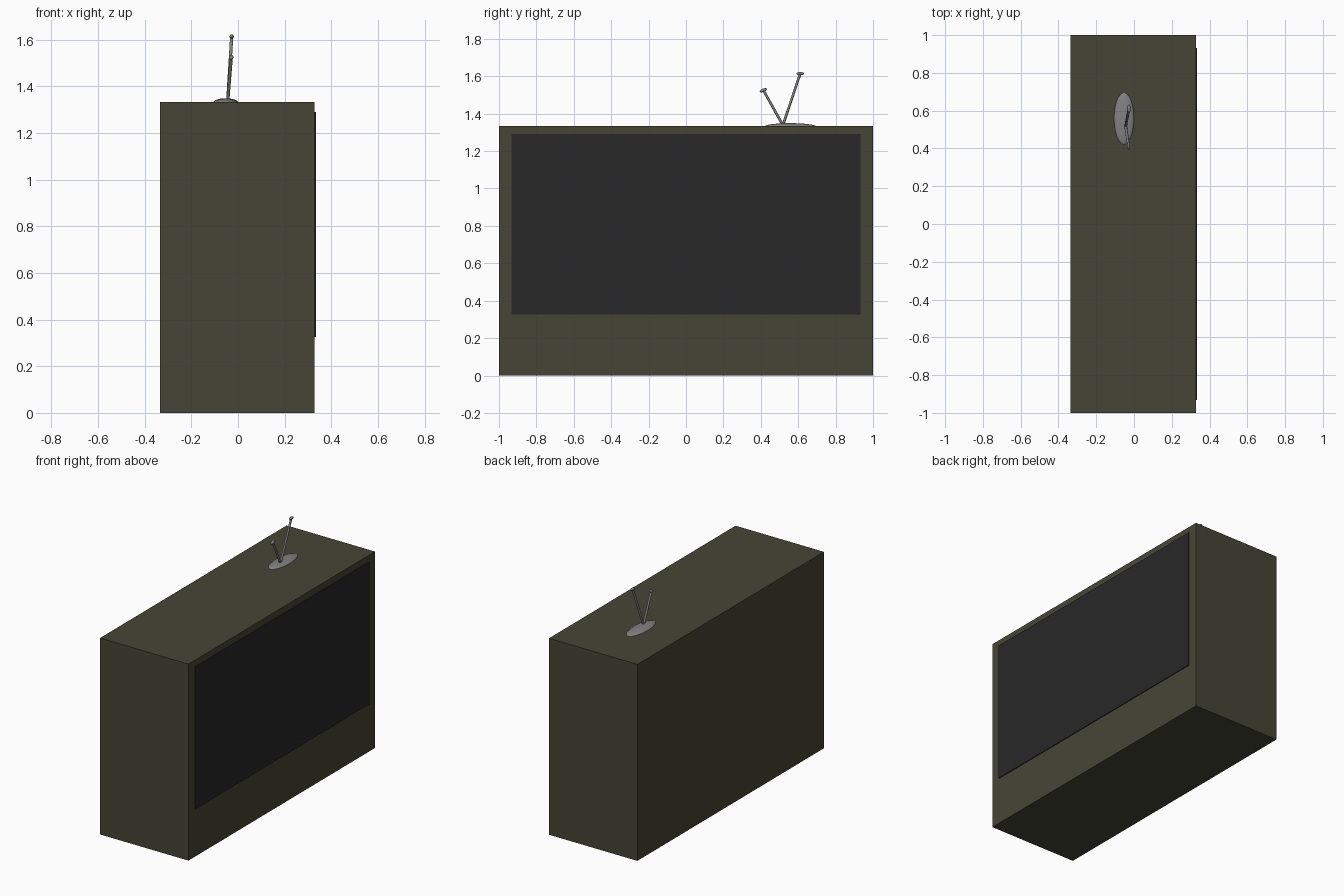
import bpy
from math import radians
from mathutils import Vector

if "Cube" in bpy.data.objects:
    bpy.data.objects.remove(bpy.data.objects["Cube"])


def material(name, rgb):
    m = bpy.data.materials.new(name)
    m.diffuse_color = (*rgb, 1)
    m.use_nodes = True
    m.node_tree.nodes["Principled BSDF"].inputs["Base Color"].default_value = m.diffuse_color
    return m


def finish(name, mat=None, smooth=False):
    ob = bpy.context.object
    ob.name = name
    if mat:
        ob.data.materials.append(mat)
    if smooth:
        bpy.ops.object.shade_smooth_by_angle(angle=radians(40))
    return ob


def box(name, lo, hi, mat):
    lo, hi = Vector(lo), Vector(hi)
    bpy.ops.mesh.primitive_cube_add(size=1, location=(lo + hi) / 2)
    bpy.context.object.scale = hi - lo
    return finish(name, mat)


def ellipsoid(name, centre, radii, tilt=0, mat=None):
    bpy.ops.mesh.primitive_uv_sphere_add(segments=32, ring_count=16, radius=1,
                                         location=centre, rotation=(tilt, 0, 0))
    bpy.context.object.scale = radii
    return finish(name, mat, True)


def rod(name, a, b, radius, mat=None):
    a, b = Vector(a), Vector(b)
    bpy.ops.mesh.primitive_cylinder_add(vertices=16, radius=radius, depth=(b - a).length,
                                        location=(a + b) / 2)
    bpy.context.object.rotation_euler = (b - a).to_track_quat('Z', 'Y').to_euler()
    return finish(name, mat, True)


olive = material("olive_case", (0.06, 0.06, 0.037))
dark = material("dark_glass", (0.021, 0.021, 0.021))
metal = material("antenna_grey", (0.22, 0.22, 0.22))

# Cabinet and slightly raised screen, facing +x
box("cabinet", (-0.335, -1, 0), (0.328, 1, 1.333), olive)
box("screen", (0.30, -0.932, 0.325), (0.334, 0.932, 1.29), dark)

# Rabbit-ear antenna: flattened dome, two rods, small caps
ellipsoid("antenna_base", (-0.053, 0.558, 1.331), (0.053, 0.138, 0.018), mat=metal)
root = (-0.044, 0.518, 1.338)
for side, tip, tilt in (("long", (-0.027, 0.611, 1.614), 0),
                        ("short", (-0.029, 0.414, 1.525), radians(20))):
    rod(f"antenna_rod_{side}", root, tip, 0.007, metal)
    ellipsoid(f"antenna_cap_{side}", tip, (0.009, 0.021, 0.009), tilt, metal)
